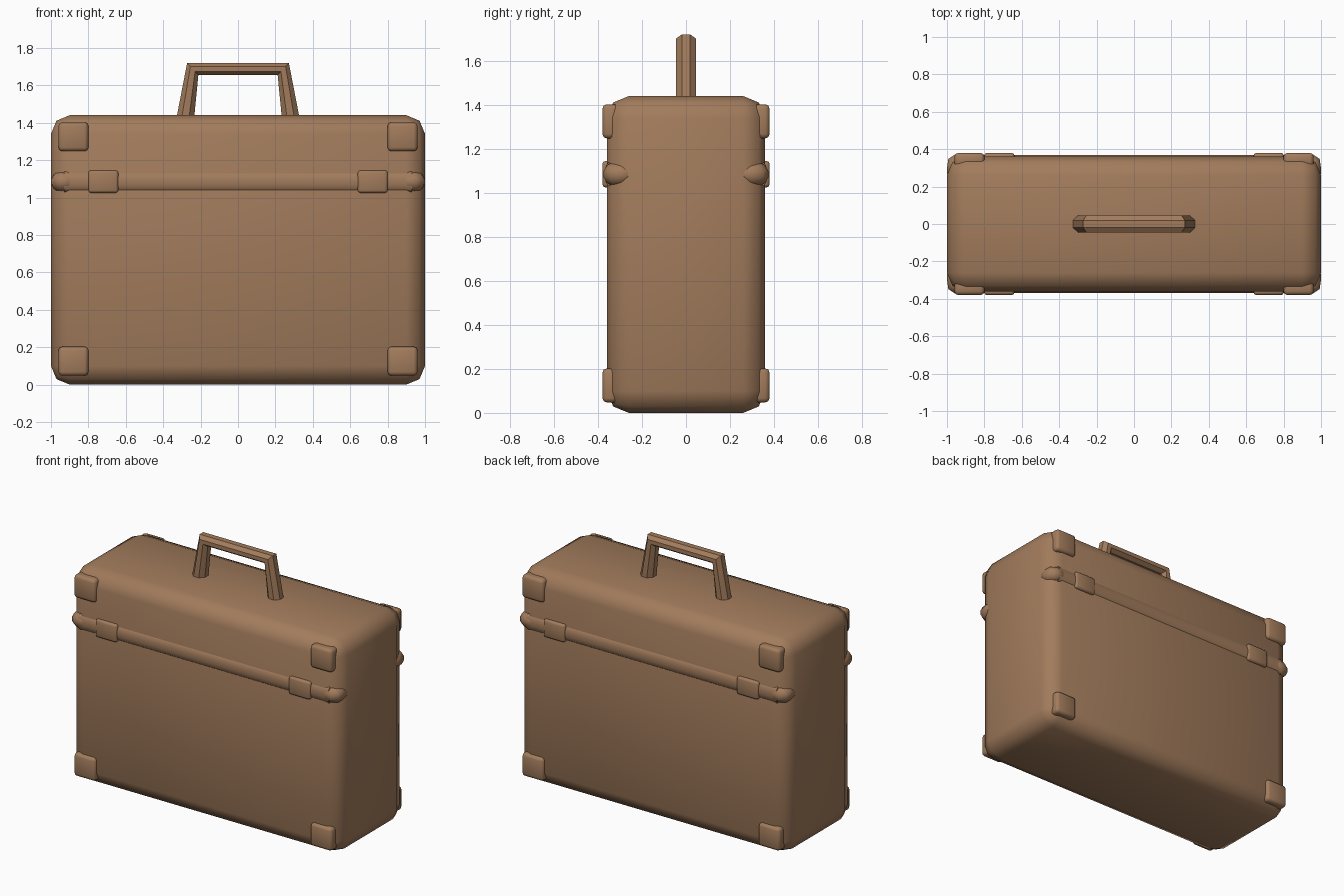
import bpy, bmesh, math
from mathutils import Vector

if "Cube" in bpy.data.objects:
    bpy.data.objects.remove(bpy.data.objects["Cube"])

leather = bpy.data.materials.new("tan_leather")
leather.diffuse_color = (0.36, 0.20, 0.107, 1)
leather.use_nodes = True
leather.node_tree.nodes["Principled BSDF"].inputs["Base Color"].default_value = leather.diffuse_color


def finish(name, bm, angle):
    bmesh.ops.recalc_face_normals(bm, faces=bm.faces)
    me = bpy.data.meshes.new(name)
    bm.to_mesh(me)
    bm.free()
    me.materials.append(leather)
    ob = bpy.data.objects.new(name, me)
    bpy.context.collection.objects.link(ob)
    bpy.ops.object.select_all(action='DESELECT')
    ob.select_set(True)
    bpy.context.view_layer.objects.active = ob
    bpy.ops.object.shade_smooth_by_angle(angle=math.radians(angle))
    return ob


def rounded_box(name, center, size, bevel, segments):
    bm = bmesh.new()
    bmesh.ops.create_cube(bm, size=1)
    for v in bm.verts:
        v.co = Vector(c + p * s for c, p, s in zip(center, v.co, size))
    bmesh.ops.bevel(bm, geom=bm.edges[:], offset=bevel, segments=segments,
                    profile=0.5, affect='EDGES')
    return finish(name, bm, 60)


def sweep(name, rings, sides, angle, mirror=(1, 1)):
    """Skin a tube through rings given as (center, half axis, half axis)."""
    bm = bmesh.new()
    loops = []
    for c, u, w in rings:
        loop = []
        for i in range(sides):
            a = 2 * math.pi * (i + 0.5) / sides
            p = Vector(c) + Vector(u) * math.cos(a) + Vector(w) * math.sin(a)
            loop.append(bm.verts.new((p.x * mirror[0], p.y * mirror[1], p.z)))
        loops.append(loop)
    for a, b in zip(loops, loops[1:]):
        for i in range(sides):
            j = (i + 1) % sides
            bm.faces.new((a[i], a[j], b[j], b[i]))
    bm.faces.new(loops[0])
    bm.faces.new(loops[-1])
    return finish(name, bm, angle)


# Case body
rounded_box("case_body", (0, 0, 0.72), (2, 0.72, 1.44), 0.1, 2)

STRAP_Z = 1.085
for sy, face in ((-1, "front"), (1, "back")):
    # Rim strap along the face
    sweep(face + "_strap",
          [((x, sy * 0.345, STRAP_Z), (0, 0.026, 0), (0, 0, 0.056)) for x in (-0.93, 0.93)],
          12, 60)
    for sx, side in ((-1, "left"), (1, "right")):
        tag = face + "_" + side
        # Corner pads, upper and lower
        for z, level in ((0.125, "lower"), (1.325, "upper")):
            rounded_box(tag + "_" + level + "_pad", (sx * 0.88, sy * 0.34, z),
                        (0.16, 0.08, 0.155), 0.02, 2)
        # Latch over the strap
        rounded_box(tag + "_latch", (sx * 0.72, sy * 0.345, STRAP_Z),
                    (0.16, 0.07, 0.12), 0.014, 2)
        # Strap end wrapping round the corner: x, y, turn angle, radius
        path = [(0.86, 0.315, 0, 0.03), (0.905, 0.325, 0, 0.05), (0.935, 0.325, 20, 0.054),
                (0.955, 0.31, 45, 0.055), (0.952, 0.285, 70, 0.052),
                (0.953, 0.265, 90, 0.047), (0.945, 0.225, 90, 0.025)]
        rings = []
        for x, y, t, r in path:
            t = math.radians(t)
            rings.append(((x, y, STRAP_Z), (r * math.sin(t), r * math.cos(t), 0), (0, 0, r)))
        sweep(tag + "_strap_end", rings, 12, 60, (sx, sy))

# Carry handle: outer and inner corner points, mitred at the bends
outer_inner = [((-0.328, 1.43), (-0.234, 1.43)), ((-0.272, 1.72), (-0.212, 1.655)),
               ((0.272, 1.72), (0.212, 1.655)), ((0.328, 1.43), (0.234, 1.43))]
k = 1 / math.cos(math.pi / 8)
rings = []
for (ox, oz), (ix, iz) in outer_inner:
    rings.append((((ox + ix) / 2, 0, (oz + iz) / 2),
                  (k * (ox - ix) / 2, 0, k * (oz - iz) / 2), (0, 0.046 * k, 0)))
sweep("carry_handle", rings, 8, 30)
